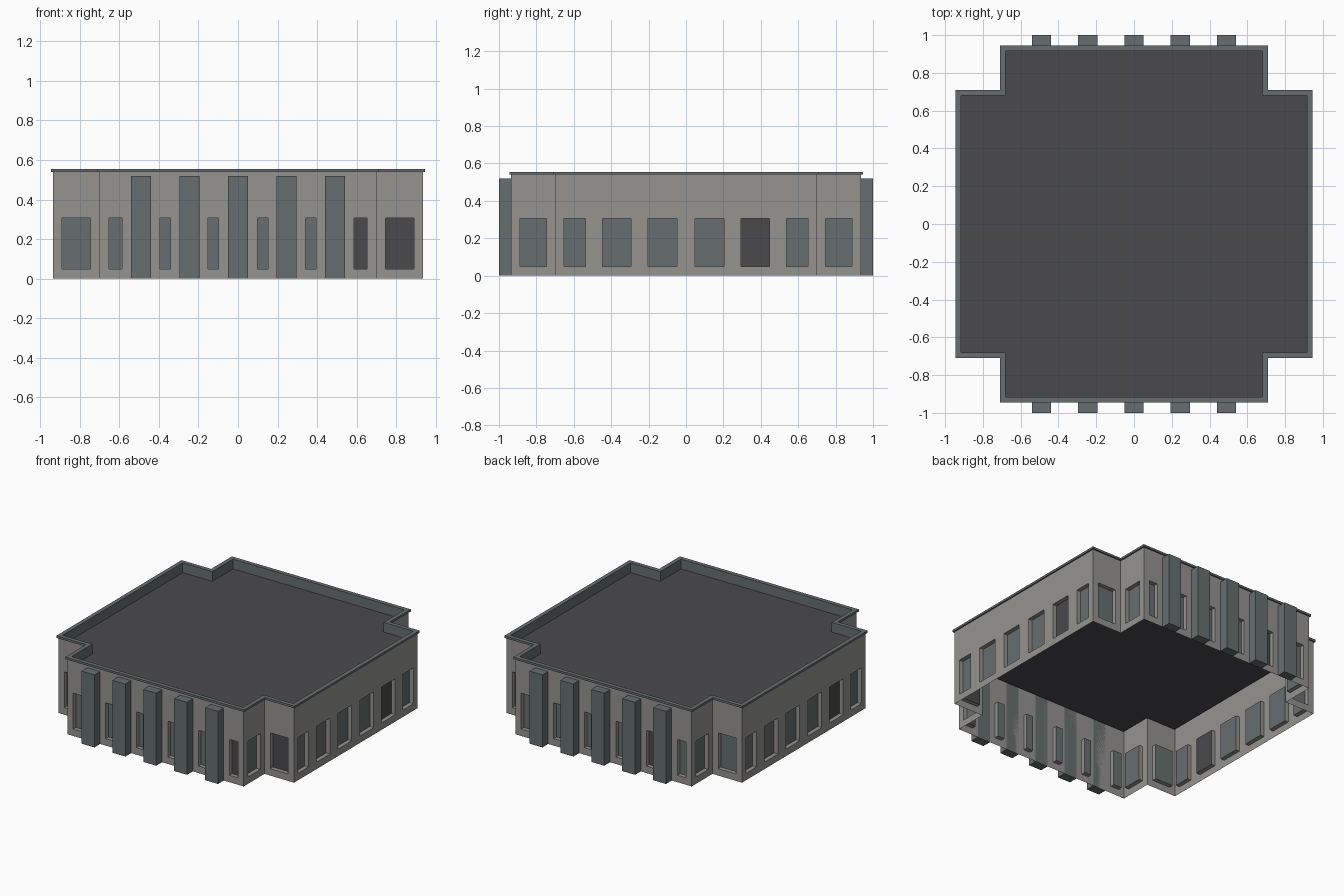
import bpy, bmesh
from mathutils import Vector

if "Cube" in bpy.data.objects:
    bpy.data.objects.remove(bpy.data.objects["Cube"])


def material(name, rgb):
    m = bpy.data.materials.new(name)
    m.diffuse_color = (*rgb, 1)
    m.use_nodes = True
    m.node_tree.nodes["Principled BSDF"].inputs["Base Color"].default_value = m.diffuse_color
    return m


STONE = material("warm_grey_wall", (0.30, 0.295, 0.28))
SLATE = material("slate_blue_grey", (0.135, 0.155, 0.16))
DARK = material("dark_grey", (0.068, 0.066, 0.073))


def finish(name, bm, mats, merge=True):
    if merge:
        bmesh.ops.remove_doubles(bm, verts=bm.verts, dist=1e-5)
    me = bpy.data.meshes.new(name)
    bm.to_mesh(me)
    bm.free()
    for m in mats:
        me.materials.append(m)
    ob = bpy.data.objects.new(name, me)
    bpy.context.collection.objects.link(ob)
    return ob


def outline(a, b):
    """Counter-clockwise plus-shaped footprint: arm reach a, notch corner b."""
    return [Vector(p) for p in (
        (-b, -a), (b, -a), (b, -b), (a, -b), (a, b), (b, b),
        (b, a), (-b, a), (-b, b), (-a, b), (-a, -b), (-b, -b))]


def quad(bm, pts, mat=0):
    f = bm.faces.new([bm.verts.new(p) for p in pts])
    f.material_index = mat


WALL_TOP, SILL, HEAD, RECESS = 0.54, 0.05, 0.307, 0.03


def wall(bm, p, q, windows):
    """Wall sheet from p to q with recessed windows (centre, width, dark pane)."""
    d = (q - p).normalized()
    mid = (p + q) / 2
    inward = Vector((-d.y, d.x))
    half = (q - p).length / 2

    def pt(u, z, depth=0.0):
        v = mid + d * u + inward * depth
        return (v.x, v.y, z)

    def panel(u0, u1, z0, z1, depth=0.0, mat=0):
        quad(bm, [pt(u0, z0, depth), pt(u1, z0, depth),
                  pt(u1, z1, depth), pt(u0, z1, depth)], mat)

    last = -half
    for c, w, dark in windows:
        l, r = c - w / 2, c + w / 2
        panel(last, l, 0, WALL_TOP)
        panel(l, r, 0, SILL)
        panel(l, r, HEAD, WALL_TOP)
        panel(l, r, SILL, HEAD, RECESS, 2 if dark else 1)
        corners = [(l, SILL), (r, SILL), (r, HEAD), (l, HEAD)]
        for (u0, z0), (u1, z1) in zip(corners, corners[1:] + corners[:1]):
            quad(bm, [pt(u0, z0), pt(u0, z0, RECESS), pt(u1, z1, RECESS), pt(u1, z1)])
        last = r
    panel(last, half, 0, WALL_TOP)


# Window layouts: narrow between the pilasters, wide on the sides
narrow = [(-0.62, 0.066), (-0.368, 0.054), (-0.125, 0.052),
          (0.125, 0.052), (0.368, 0.054), (0.62, 0.066)]
wide = [(-0.595, 0.116), (-0.37, 0.154), (-0.125, 0.156),
        (0.125, 0.156), (0.37, 0.154), (0.595, 0.116)]
corner = [(0.0, 0.142)]
dark_pane = {(0, 5), (2, 0), (3, 4), (6, 4), (9, 4)}  # (wall, window)

# Outer walls with recessed windows
bm = bmesh.new()
foot = outline(0.935, 0.70)
for i, p in enumerate(foot):
    layout = narrow if i in (0, 6) else wide if i in (3, 9) else corner
    wall(bm, p, foot[(i + 1) % 12],
         [(c, w, (i, k) in dark_pane) for k, (c, w) in enumerate(layout)])
finish("walls_and_windows", bm, [STONE, SLATE, DARK])

# Coping with parapet lining that drops to the roof
ROOF, COPE = 0.485, 0.555
bm = bmesh.new()
rings = [(foot, WALL_TOP), (outline(0.945, 0.71), WALL_TOP), (outline(0.945, 0.71), COPE),
         (outline(0.915, 0.68), COPE), (outline(0.915, 0.68), ROOF)]
for (ra, za), (rb, zb) in zip(rings, rings[1:]):
    for i in range(12):
        j = (i + 1) % 12
        quad(bm, [(*ra[i], za), (*ra[j], za), (*rb[j], zb), (*rb[i], zb)])
finish("parapet_coping", bm, [SLATE])

# Flat roof
bm = bmesh.new()
bm.faces.new([bm.verts.new((*p, ROOF)) for p in outline(0.915, 0.68)])
finish("flat_roof", bm, [DARK])

# Pilasters on front and back
for side, y in (("front", -0.9675), ("back", 0.9675)):
    for k in range(5):
        bm = bmesh.new()
        bmesh.ops.create_cube(bm, size=1)
        bmesh.ops.scale(bm, vec=(0.102, 0.065, 0.52), verts=bm.verts)
        bmesh.ops.translate(bm, vec=((k - 2) * 0.245, y, 0.26), verts=bm.verts)
        finish(f"{side}_pilaster_{k + 1}", bm, [SLATE])
